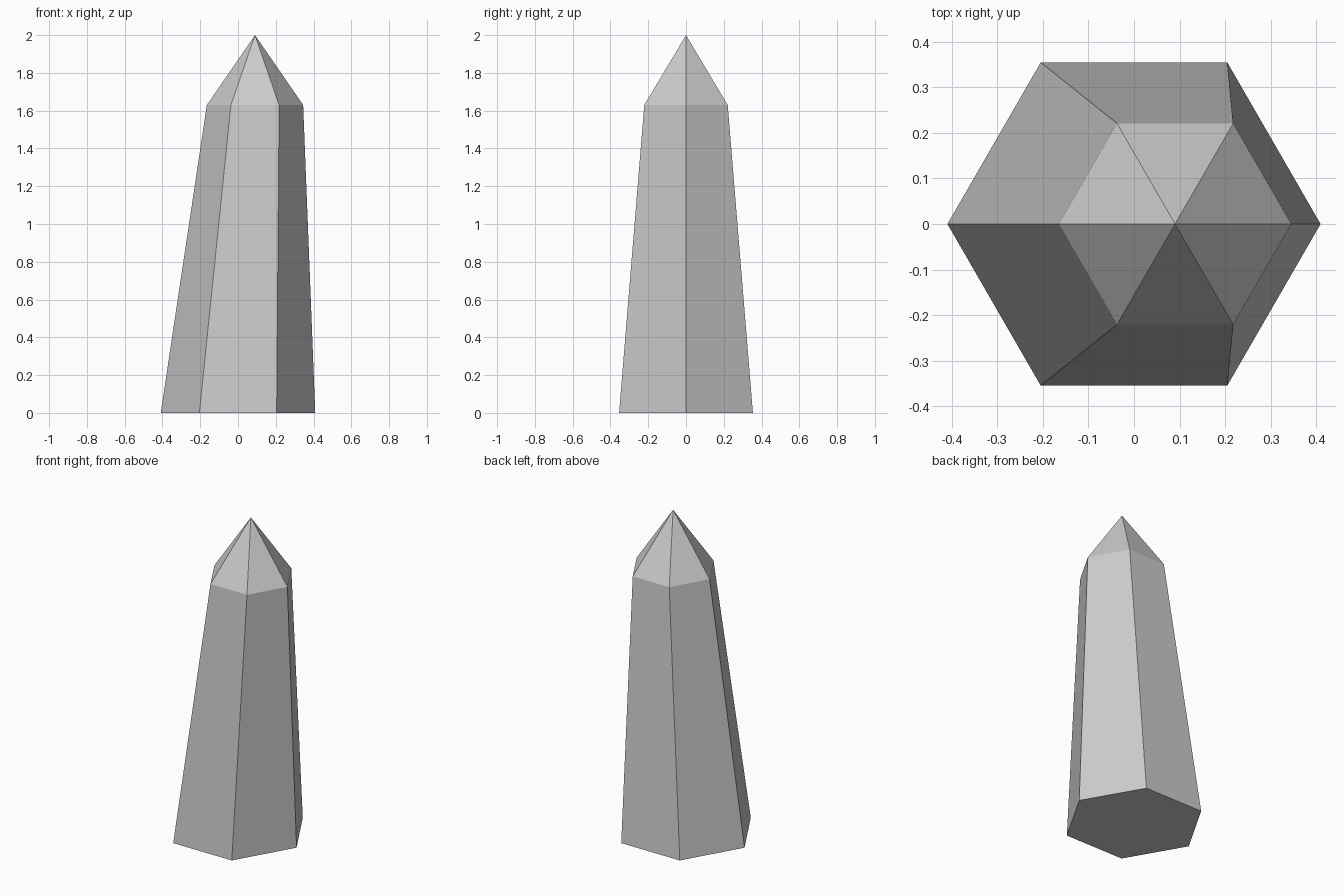
import bpy, bmesh, math

if "Cube" in bpy.data.objects:
    bpy.data.objects.remove(bpy.data.objects["Cube"])


def hexagon(bm, cx, radius, z):
    return [bm.verts.new((cx + radius * math.cos(i * math.pi / 3),
                          radius * math.sin(i * math.pi / 3), z)) for i in range(6)]


bm = bmesh.new()
LEAN = 0.09

# Base outline, leaning shoulder outline and the tip
base = hexagon(bm, 0, 0.409, 0)
shoulder = hexagon(bm, LEAN, 0.255, 1.63)
tip = bm.verts.new((LEAN, 0, 2))

# Underside, tapered shaft and pointed cap
bm.faces.new(base[::-1])
for i in range(6):
    j = (i + 1) % 6
    bm.faces.new((base[i], base[j], shoulder[j], shoulder[i]))
    bm.faces.new((shoulder[i], shoulder[j], tip))

bmesh.ops.recalc_face_normals(bm, faces=bm.faces)
mesh = bpy.data.meshes.new("crystal_shard")
bm.to_mesh(mesh)
bm.free()
bpy.context.collection.objects.link(bpy.data.objects.new("crystal_shard", mesh))
